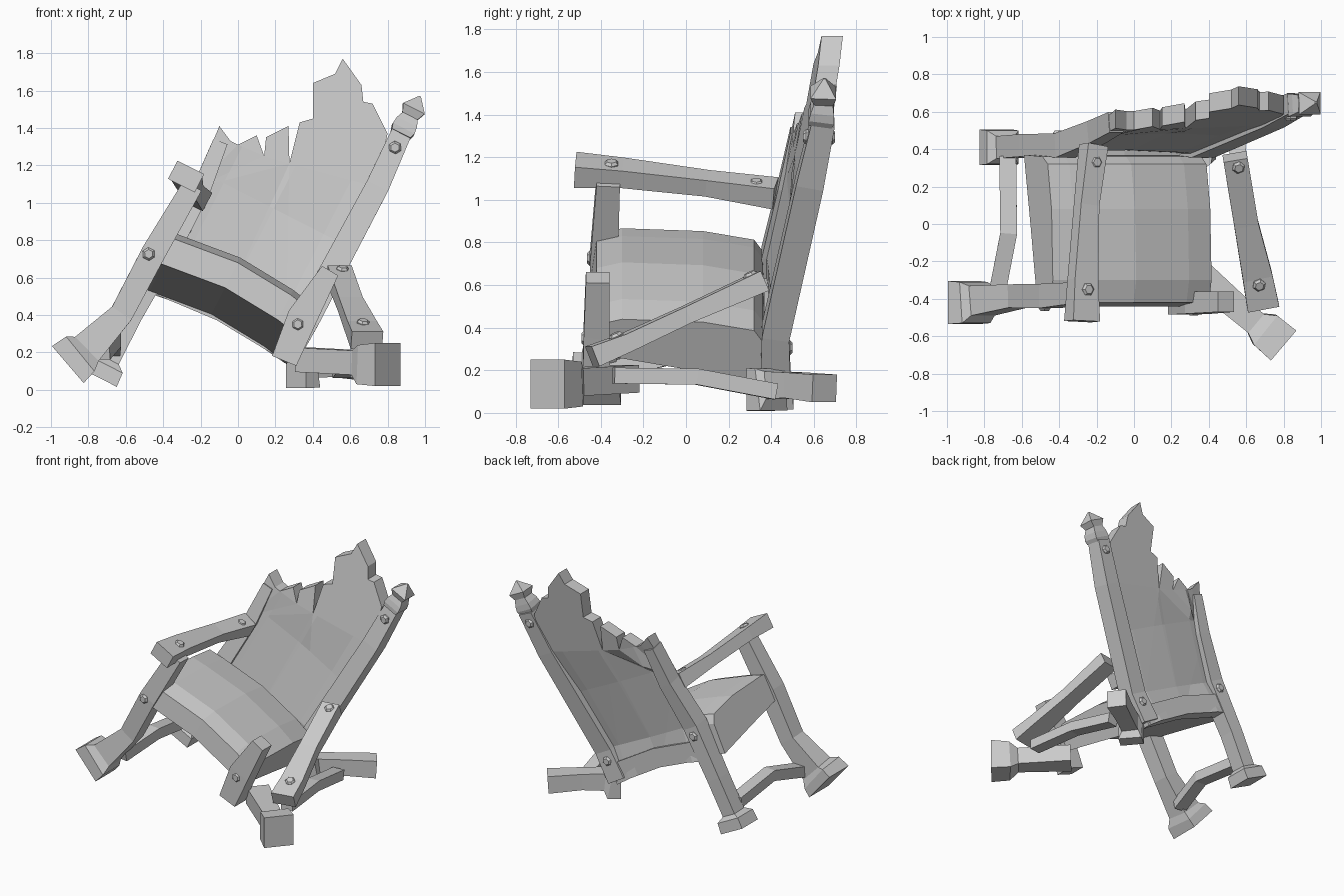
import bpy, bmesh, math
from mathutils import Vector as V

if "Cube" in bpy.data.objects:
    bpy.data.objects.remove(bpy.data.objects["Cube"])

TILT = math.radians(27)          # the whole chair has toppled sideways
C, S = math.cos(TILT), math.sin(TILT)
X, Y, Z = V((1, 0, 0)), V((0, 1, 0)), V((0, 0, 1))


def finish(name, bm, tilted):
    bmesh.ops.recalc_face_normals(bm, faces=bm.faces)
    me = bpy.data.meshes.new(name)
    bm.to_mesh(me)
    bm.free()
    ob = bpy.data.objects.new(name, me)
    bpy.context.collection.objects.link(ob)
    if tilted:
        ob.rotation_euler.y = TILT
    return ob


def loft(name, rings, tilted):
    bm = bmesh.new()
    vs = [[bm.verts.new(p) for p in r] for r in rings]
    n = len(vs[0])
    for a, b in zip(vs, vs[1:]):
        for i in range(n):
            j = (i + 1) % n
            bm.faces.new((a[i], a[j], b[j], b[i]))
    bm.faces.new(vs[0])
    bm.faces.new(vs[-1])
    return finish(name, bm, tilted)


def bar(name, pts, sizes, hint=Y, tilted=True):
    """Rectangular beam along a path, one (width, depth) per point."""
    pts = [V(p) for p in pts]
    rings = []
    for i, (p, (a, b)) in enumerate(zip(pts, sizes)):
        t = (pts[min(i + 1, len(pts) - 1)] - pts[max(i - 1, 0)]).normalized()
        s = hint.cross(t).normalized()
        n = t.cross(s)
        rings.append([p + s * a * u / 2 + n * b * v / 2
                      for u, v in ((-1, -1), (1, -1), (1, 1), (-1, 1))])
    return loft(name, rings, tilted)


def bolt(name, p, d, tilted=True):
    d = V(d).normalized()
    q = d.to_track_quat('Z', 'Y')
    rings = []
    for r, h in ((.036, -.03), (.036, -.003), (.024, .01)):
        rings.append([V(p) + q @ V((r * math.cos(k * math.pi / 3), r * math.sin(k * math.pi / 3), h))
                      for k in range(6)])
    loft(name, rings, tilted)


def lean(h):
    return .42 + .2 * max(0, h - .5)


# Seat: arched slab, thin at the front and deeper where it meets the back
profile = [(-.44, .41), (-.42, .56), (-.3, .59), (.08, .575), (.32, .53), (.36, .47), (.37, .25), (-.02, .33)]
rings = []
for w, dh in ((-.78, -.015), (-.66, .005), (-.31, .045), (.02, .02), (.17, -.01)):
    rings.append([(w, y, h + dh) for y, h in profile])
loft("seat", rings, True)

# Back panel with splintered top edge, outlined as seen from the front
outline = [(-.1, 1.41), (-.04, 1.33), (0, 1.31), (.1, 1.36), (.14, 1.25), (.15, 1.35), (.27, 1.41),
           (.275, 1.21), (.33, 1.43), (.4, 1.45), (.4, 1.64), (.52, 1.69), (.56, 1.77), (.66, 1.63),
           (.67, 1.54), (.72, 1.53), (.8, 1.37)]
flat = [(x * C - z * S, x * S + z * C) for x, z in outline]
flat += [(.16, 1.3), (.16, .24), (-.27, .30), (-.68, .24), (-.70, .85)]
bm = bmesh.new()
face = bm.faces.new([bm.verts.new((w, 0, h)) for w, h in flat])
face.normal_update()
bmesh.ops.triangulate(bm, faces=[face])
for co, no in (((0, 0, .5), Z), ((0, 0, .95), Z), ((-.57, 0, 0), X), ((-.27, 0, 0), X), ((.03, 0, 0), X)):
    bmesh.ops.bisect_plane(bm, geom=bm.verts[:] + bm.edges[:] + bm.faces[:], plane_co=co, plane_no=no)
for v in bm.verts:
    bow = .025 * max(0, 1 - ((v.co.x + .27) / .43) ** 2)
    v.co.y = lean(v.co.z) - .05 + (bow if v.co.z < 1.1 else 0)
ext = bmesh.ops.extrude_face_region(bm, geom=bm.faces[:])["geom"]
for v in ext:
    if isinstance(v, bmesh.types.BMVert):
        v.co.y += .06 if .3 < v.co.z < 1.0 else .1
finish("back_panel", bm, True)
bar("back_bottom_rail", [(-.68, .42, .32), (-.27, .42, .35), (.15, .42, .32)], [(.14, .11)] * 3)

# Back posts: left one with foot, right one with pointed finial
bar("back_left_post", [(-.685, .41, -.28), (-.685, .41, -.2), (-.685, .41, -.17), (-.685, .42, .1),
                       (-.67, .42, .5), (-.66, lean(.85), .85), (-.685, lean(1.12), 1.13)],
    [(.20, .19), (.19, .18), (.11, .12), (.11, .12), (.12, .13), (.10, .12), (.08, .11)])
bar("back_right_post", [(.14, .42, .27), (.155, .42, .5), (.17, lean(1.3), 1.3), (.155, lean(1.62), 1.62)],
    [(.15, .14), (.14, .13), (.125, .13), (.11, .11)])
bar("finial", [(.155, .63, 1.61), (.155, .635, 1.64), (.155, .64, 1.68), (.155, .645, 1.72),
               (.155, .645, 1.765), (.155, .65, 1.84)],
    [(.11, .11), (.13, .12), (.12, .11), (.09, .09), (.13, .12), (.01, .01)])

# Front posts: left with bent foot, right snapped to a stub
bar("front_left_post", [(-.872, -.42, -.293), (-.842, -.42, -.22), (-.822, -.41, -.18), (-.74, -.385, .08),
                        (-.735, -.385, .45), (-.712, -.365, .86)],
    [(.26, .23), (.24, .22), (.18, .16), (.125, .125), (.13, .13), (.11, .11)])
bar("front_right_stub", [(.15, -.42, .25), (.13, -.42, .5), (.15, -.415, .79)],
    [(.14, .13), (.16, .12), (.10, .11)])

# Arms and stretchers
bar("left_arm", [(-.765, -.52, .89), (-.755, -.3, .88), (-.715, .1, .845), (-.66, .42, .82)],
    [(.16, .11), (.14, .09), (.11, .085), (.12, .11)], Z)
bar("right_arm", [(.54, .36, .62), (.60, .0, .46), (.66, -.28, .33), (.69, -.44, .265)],
    [(.13, .10), (.13, .08), (.16, .085), (.17, .10)], Z, False)
bar("left_stretcher", [(-.73, -.36, .2), (-.67, -.05, .27), (-.675, .36, .22)],
    [(.09, .08)] * 3, Z, False)
bar("right_stretcher", [(.65, -.34, .175), (.60, .05, .17), (.55, .42, .10)],
    [(.09, .075)] * 3, Z, False)

# Broken legs lying on the ground
bar("broken_front_leg", [(.36, -.28, .16), (.65, -.53, .145), (.70, -.565, .135), (.80, -.65, .135)],
    [(.16, .13), (.13, .13), (.2, .21), (.21, .23)], Z, False)
bar("broken_back_leg", [(.31, .35, .11), (.37, .40, .11), (.39, .42, .13), (.52, .51, .13), (.71, .65, .115)],
    [(.17, .2), (.17, .2), (.12, .13), (.12, .12), (.14, .13)], Z, False)

# Hexagonal bolt heads
tilted_bolts = [((-.755, -.455, .43), -Y), ((.126, -.48, .457), -Y), ((.16, .56, 1.535), -Y),
                ((.16, .69, 1.535), Y), ((.15, .49, .42), Y), ((-.67, .49, .43), Y),
                ((-.75, -.35, .935), Z), ((-.67, .33, .875), Z)]
for i, (p, d) in enumerate(tilted_bolts):
    bolt("bolt_%d" % i, p, d)
for i, p in enumerate([(.56, .30, .65), (.67, -.33, .365)]):
    bolt("right_arm_bolt_%d" % i, p, (.15, -.4, .9), False)
